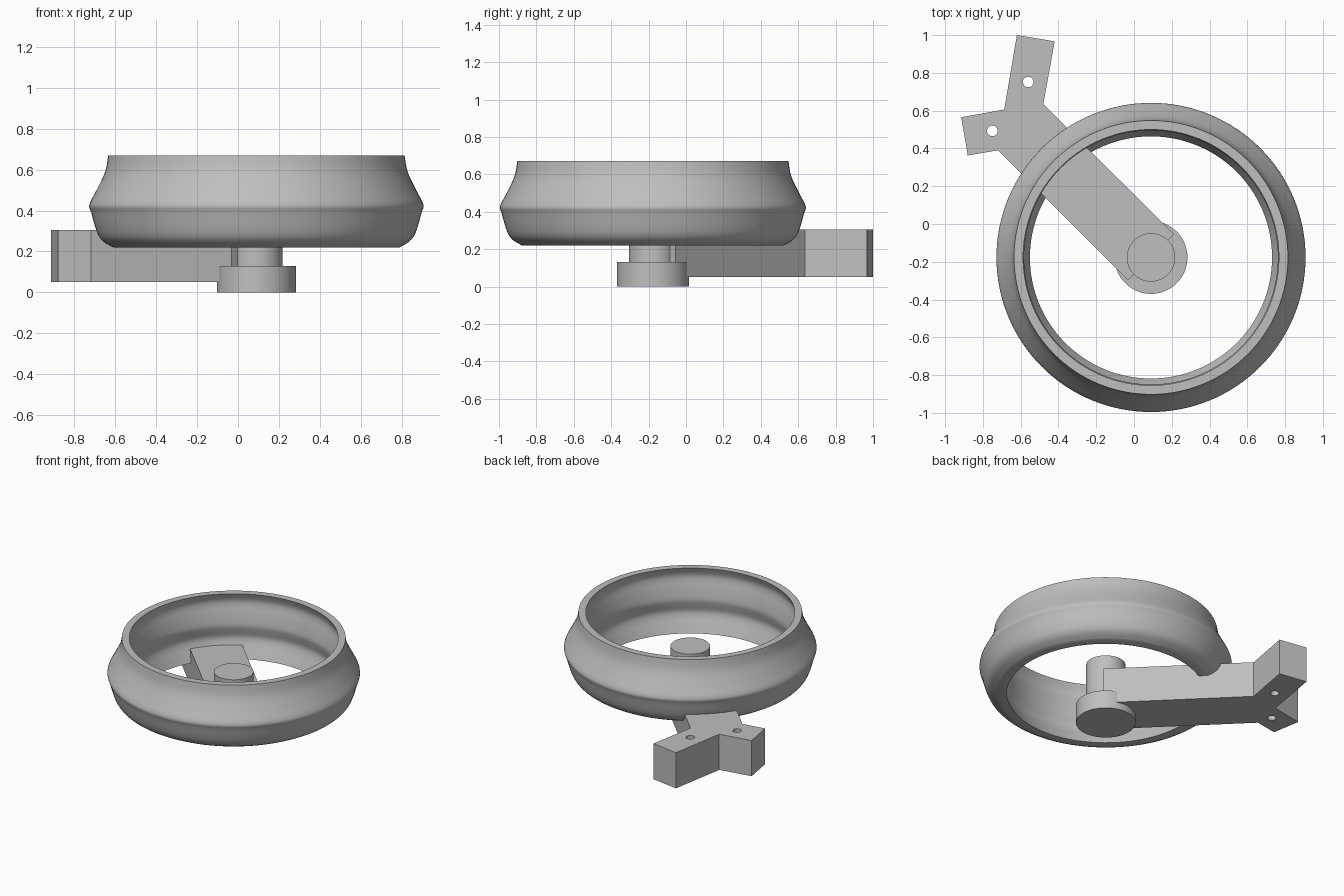
import bpy, bmesh, math
from mathutils import Vector

if "Cube" in bpy.data.objects:
    bpy.data.objects.remove(bpy.data.objects["Cube"], do_unlink=True)

HUB = Vector((0.09, -0.177, 0))

grey = bpy.data.materials.new("plain_grey")
grey.use_nodes = True
grey.diffuse_color = (0.52, 0.52, 0.52, 1)
grey.node_tree.nodes["Principled BSDF"].inputs["Base Color"].default_value = grey.diffuse_color


def make_object(name, bm):
    bmesh.ops.recalc_face_normals(bm, faces=bm.faces[:])
    mesh = bpy.data.meshes.new(name)
    bm.to_mesh(mesh)
    bm.free()
    mesh.materials.append(grey)
    obj = bpy.data.objects.new(name, mesh)
    bpy.context.collection.objects.link(obj)
    return obj


def smooth(obj, degrees):
    bpy.ops.object.select_all(action='DESELECT')
    obj.select_set(True)
    bpy.context.view_layer.objects.active = obj
    bpy.ops.object.shade_smooth_by_angle(angle=math.radians(degrees))


def refine(points, steps=4):
    """Round a coarse profile with a curve through all of its points."""
    pts = [Vector(p) for p in points]
    padded = [pts[0]] + pts + [pts[-1]]
    result = []
    for a, b, c, d in zip(padded, padded[1:], padded[2:], padded[3:]):
        for i in range(steps):
            t = i / steps
            result.append(0.5 * (2 * b + (c - a) * t + (2 * a - 5 * b + 4 * c - d) * t ** 2
                                 + (3 * b - a - 3 * c + d) * t ** 3))
    return result + [pts[-1]]


def cylinder(name, centre, radius, bottom, top, sides=64):
    bm = bmesh.new()
    bmesh.ops.create_cone(bm, cap_ends=True, segments=sides, radius1=radius,
                          radius2=radius, depth=top - bottom)
    bmesh.ops.translate(bm, verts=bm.verts[:],
                        vec=(centre[0], centre[1], (top + bottom) / 2))
    return make_object(name, bm)


# Ring: bulging outer wall and gently waved inner wall, spun around the hub axis
outer = [(0.70, 0.22), (0.75, 0.25), (0.78, 0.295), (0.808, 0.39), (0.817, 0.43),
         (0.782, 0.50), (0.74, 0.59), (0.725, 0.67)]
inner = [(0.677, 0.67), (0.697, 0.62), (0.697, 0.58), (0.683, 0.52), (0.672, 0.45),
         (0.678, 0.41), (0.69, 0.36), (0.683, 0.32), (0.662, 0.27), (0.641, 0.22)]
profile = refine(outer) + refine(inner)
bm = bmesh.new()
verts = [bm.verts.new((HUB.x + r, HUB.y, z)) for r, z in profile]
edges = [bm.edges.new((verts[i - 1], verts[i])) for i in range(len(verts))]
bmesh.ops.spin(bm, geom=verts + edges, cent=HUB, axis=(0, 0, 1),
               angle=math.tau, steps=128, use_merge=True)
bmesh.ops.remove_doubles(bm, verts=bm.verts[:], dist=0.0001)
smooth(make_object("ring", bm), 35)

# Hub: wide foot disc with a narrower post
for name, radius, bottom, top in (("foot_disc", 0.193, 0, 0.13), ("hub_post", 0.128, 0.13, 0.43)):
    smooth(cylinder(name, HUB, radius, bottom, top), 35)

# Arm with a forked end, extruded from its outline
outline = [(-0.62, 1.0), (-0.42, 0.967), (-0.48, 0.635), (0.212, -0.055), (-0.032, -0.297),
           (-0.72, 0.39), (-0.88, 0.363), (-0.915, 0.565), (-0.687, 0.606)]
bm = bmesh.new()
face = bm.faces.new([bm.verts.new((x, y, 0.05)) for x, y in outline])
extruded = bmesh.ops.extrude_face_region(bm, geom=[face])
bmesh.ops.translate(bm, vec=(0, 0, 0.255),
                    verts=[v for v in extruded["geom"] if isinstance(v, bmesh.types.BMVert)])
arm = make_object("forked_arm", bm)

# Bolt holes through the two prongs
for i, centre in enumerate([(-0.56, 0.752), (-0.75, 0.493)]):
    cutter = cylinder(f"bolt_hole_cutter_{i + 1}", centre, 0.028, 0, 0.4, 32)
    cutter.hide_render = True
    cutter.hide_set(True)
    hole = arm.modifiers.new(f"bolt_hole_{i + 1}", 'BOOLEAN')
    hole.operation = 'DIFFERENCE'
    hole.solver = 'EXACT'
    hole.object = cutter
